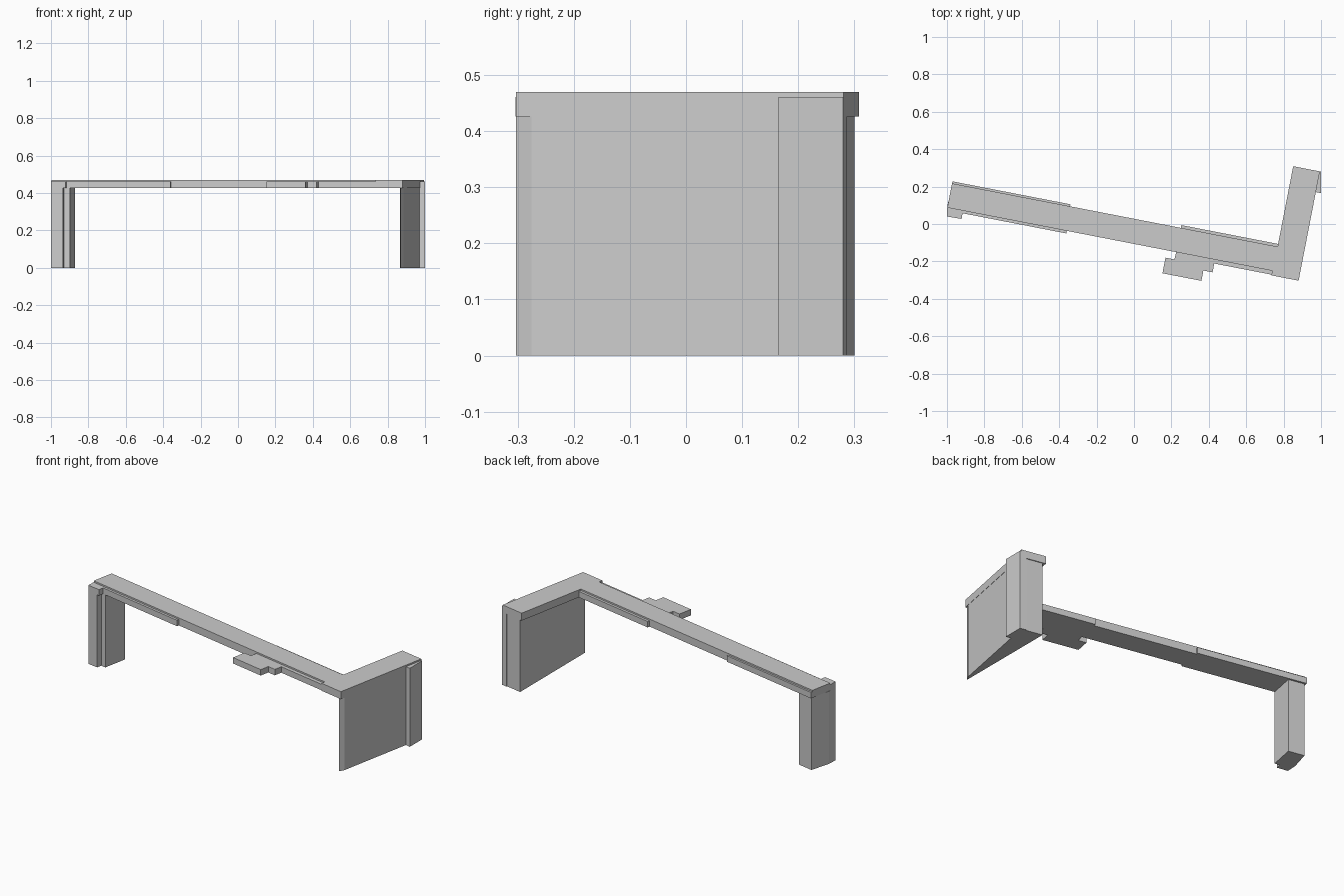
import bpy, bmesh, math

if "Cube" in bpy.data.objects:
    bpy.data.objects.remove(bpy.data.objects["Cube"])

# Plan is turned about the outer corner of the L
ANG = math.radians(-11)
CORNER = (0.88, -0.303)
C, S = math.cos(ANG), math.sin(ANG)


def plan(u, v):
    """Along-beam / across-beam coordinates to world x, y."""
    return (CORNER[0] + u * C - v * S, CORNER[1] + u * S + v * C)


def prism(name, pts, z0, z1):
    """Vertical prism from a counter-clockwise world outline."""
    bm = bmesh.new()
    face = bm.faces.new([bm.verts.new((x, y, z0)) for x, y in pts])
    ext = bmesh.ops.extrude_face_region(bm, geom=[face])
    for g in ext["geom"]:
        if isinstance(g, bmesh.types.BMVert):
            g.co.z = z1
    bmesh.ops.recalc_face_normals(bm, faces=bm.faces)
    me = bpy.data.meshes.new(name)
    bm.to_mesh(me)
    bm.free()
    ob = bpy.data.objects.new(name, me)
    bpy.context.collection.objects.link(ob)
    return ob


def turned(name, uv, z0, z1):
    return prism(name, [plan(u, v) for u, v in uv], z0, z1)


def block(name, u0, u1, v0, v1, z0, z1):
    return turned(name, [(u0, v0), (u1, v0), (u1, v1), (u0, v1)], z0, z1)


LOW, STEP, TOP = 0.426, 0.461, 0.47

# L-shaped top slab
turned("top_slab", [(-1.918, .025), (-.148, .025), (-.148, 0), (0, 0),
                    (0, .595), (-.145, .595), (-.145, .157), (-1.918, .157)], LOW, TOP)

# Stepped ledges along both sides of the beam
for name, u0, u1, v0, v1 in (
        ("front_ledge_left", -1.918, -1.267, .011, .025),
        ("front_ledge_right", -.672, -.148, .004, .025),
        ("back_ledge_left", -1.918, -1.275, .157, .168),
        ("back_ledge_right", -.672, -.145, .157, .172)):
    block(name, u0, u1, v0, v1, LOW, STEP)

# Stepped platform in front of the beam
turned("front_platform", [(-.722, -.1), (-.51, -.1), (-.51, -.044), (-.46, -.044),
                          (-.46, .004), (-.673, .004), (-.673, -.015), (-.722, -.015)],
       LOW, STEP)

# Left leg with front pier and its cap
leg = [plan(-1.846, -.02), plan(-1.846, .011), plan(-1.815, .011),
       plan(-1.815, .157), plan(-1.91, .157), (-.998, .1), (-1, .04)]
prism("left_leg", leg, 0, LOW)
prism("left_pier_cap", [(-1, .04), plan(-1.832, -.02), plan(-1.832, .011),
                        plan(-1.918, .025)], LOW, STEP)

# Wedge-shaped right wall with chamfered front corner
prism("right_wall", [(.868, -.303), (.884, -.275), plan(-.002, .59),
                     plan(-.128, .59)], 0, LOW)

# Pilaster on the outer wall face
prism("right_pilaster", [(.965, .172), (1, .165), (1, .28), (.965, .287)], 0, STEP)
